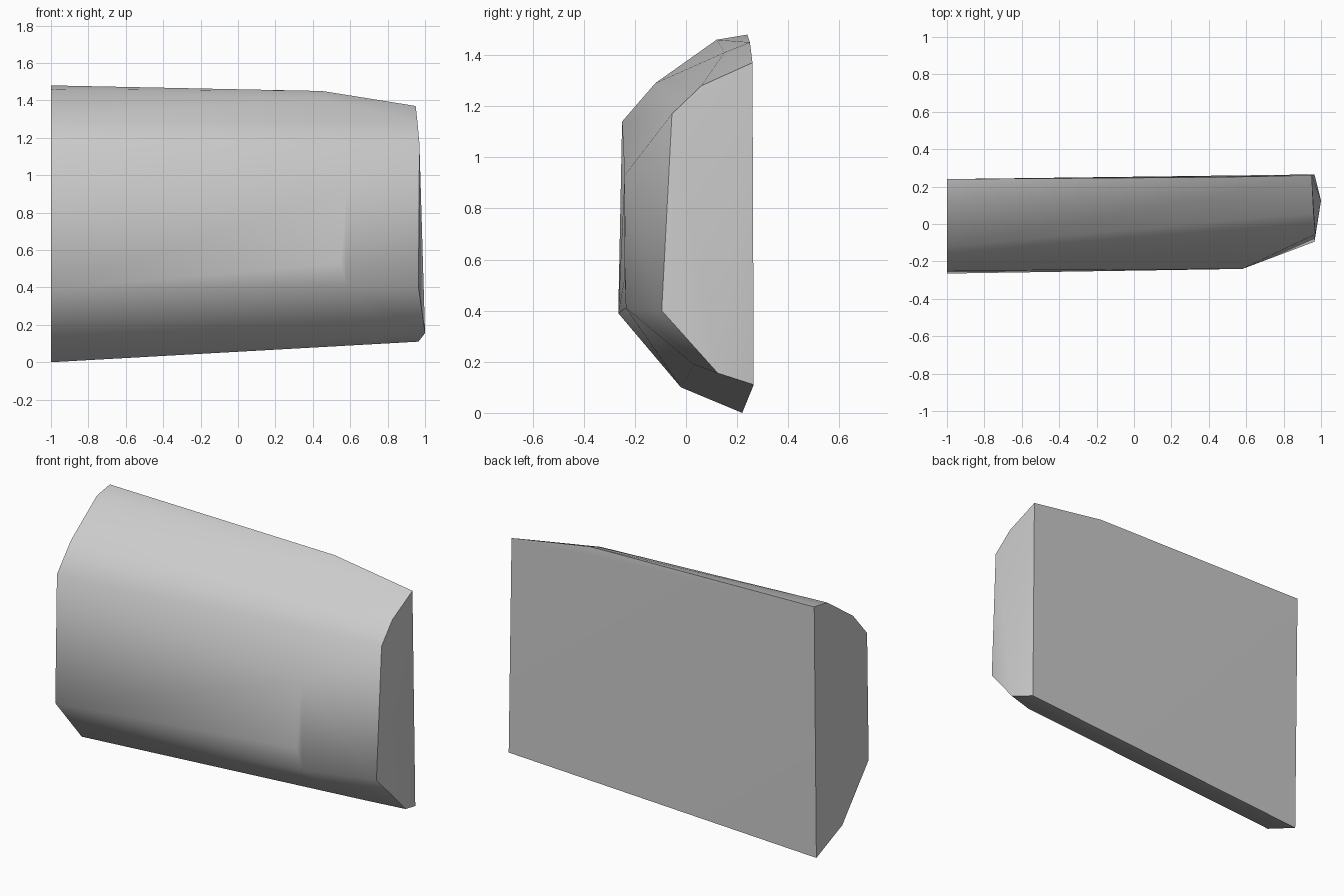
import bpy
import bmesh
import math

old = bpy.data.objects.get("Cube")
if old:
    bpy.data.objects.remove(old, do_unlink=True)

# Plain grey finish
grey = bpy.data.materials.new("plain grey")
grey.use_nodes = True
colour = (0.6, 0.6, 0.6, 1)
grey.diffuse_color = colour
grey.node_tree.nodes["Principled BSDF"].inputs["Base Color"].default_value = colour

# Flat open end: profile in y, z
flat_end = [(-1, y, z) for y, z in (
    (0.24, 1.48), (0.12, 1.46), (-0.12, 1.29), (-0.25, 1.14),
    (-0.265, 0.39), (-0.02, 0.10), (0.22, 0.0))]

# Shoulder where the front begins to curve away
shoulder = [(0.45, 0.25, 1.45), (0.45, 0.15, 1.41), (0.58, -0.24, 0.93),
            (0.55, -0.24, 0.53), (0.58, -0.235, 0.41),
            (0.75, -0.095, 0.32), (0.8, 0.03, 0.19)]

# Narrow end cap
narrow_end = [(0.95, 0.26, 1.37), (0.96, 0.06, 1.28), (0.97, -0.055, 1.17),
              (0.965, -0.095, 0.40), (1.0, 0.125, 0.155), (0.965, 0.265, 0.11)]

# Wrap the sections in one convex shell
bm = bmesh.new()
for point in flat_end + shoulder + narrow_end:
    bm.verts.new(point)
result = bmesh.ops.convex_hull(bm, input=bm.verts)
spare = {v for v in result["geom_interior"] + result["geom_unused"]
         if isinstance(v, bmesh.types.BMVert)}
bmesh.ops.delete(bm, geom=list(spare), context='VERTS')
bmesh.ops.dissolve_limit(bm, angle_limit=math.radians(0.5),
                         verts=bm.verts, edges=bm.edges)
bmesh.ops.recalc_face_normals(bm, faces=bm.faces)

mesh = bpy.data.meshes.new("housing_shell")
bm.to_mesh(mesh)
bm.free()
mesh.materials.append(grey)
shell = bpy.data.objects.new("housing_shell", mesh)
bpy.context.collection.objects.link(shell)

# Soft front bends, sharp rims
bpy.ops.object.select_all(action='DESELECT')
shell.select_set(True)
bpy.context.view_layer.objects.active = shell
bpy.ops.object.shade_smooth_by_angle(angle=math.radians(45))
